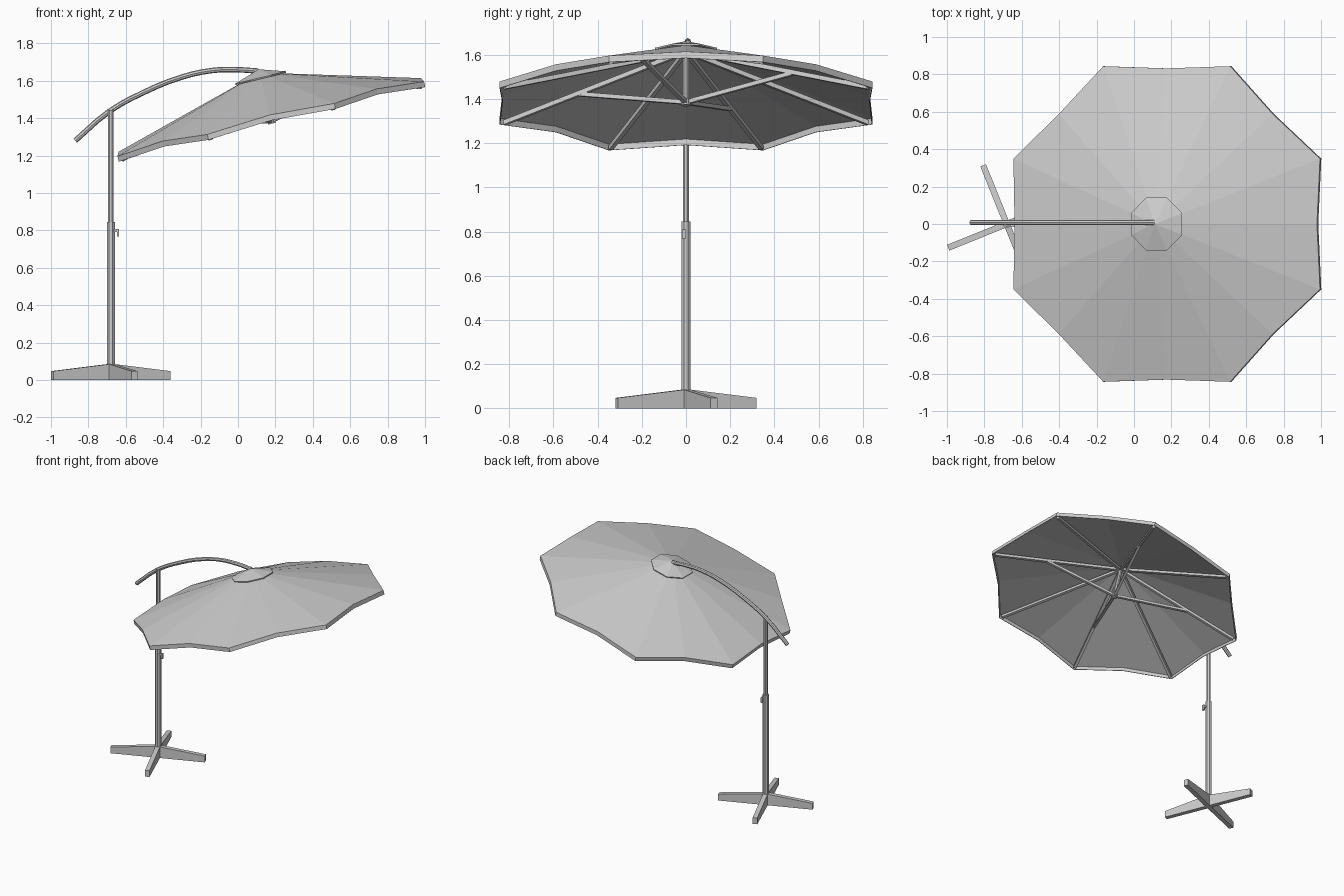
import bpy, bmesh
from math import cos, sin, pi, radians
from mathutils import Vector, Matrix

if "Cube" in bpy.data.objects:
    bpy.data.objects.remove(bpy.data.objects["Cube"])

grey = bpy.data.materials.new("neutral_grey")
grey.use_nodes = True
grey.diffuse_color = (0.6, 0.6, 0.6, 1)
grey.node_tree.nodes["Principled BSDF"].inputs["Base Color"].default_value = (0.6, 0.6, 0.6, 1)

POLE_X = -0.68
# Tilted frame of the canopy, origin at the middle of its rim
TILT = Matrix.Translation((0.182, 0, 1.367)) @ Matrix.Rotation(radians(-13.7), 4, 'Y')


def finish(name, bm, matrix=Matrix()):
    bmesh.ops.recalc_face_normals(bm, faces=bm.faces)
    mesh = bpy.data.meshes.new(name)
    bm.to_mesh(mesh)
    bm.free()
    mesh.transform(matrix)
    mesh.materials.append(grey)
    obj = bpy.data.objects.new(name, mesh)
    bpy.context.collection.objects.link(obj)
    return obj


def rod(name, a, b, radius, sides=8, matrix=Matrix()):
    """Straight bar between two points, with a flat side facing out."""
    a, b = Vector(a), Vector(b)
    bm = bmesh.new()
    bmesh.ops.create_cone(bm, cap_ends=True, segments=sides, radius1=radius,
                          radius2=radius, depth=(b - a).length)
    bm.transform(Matrix.Rotation(pi / sides, 4, 'Z'))
    rot = (b - a).to_track_quat('Z', 'Y').to_matrix().to_4x4()
    bm.transform(Matrix.Translation((a + b) / 2) @ rot)
    return finish(name, bm, matrix)


def box(name, center, size):
    bm = bmesh.new()
    bmesh.ops.create_cube(bm, size=1)
    bm.transform(Matrix.Translation(center) @ Matrix.Diagonal((*size, 1)))
    return finish(name, bm)


def polar(r, angle, h):
    return Vector((r * cos(angle), r * sin(angle), h))


def corner_angle(i):
    return pi / 8 + i * pi / 4


# Cross base: four legs tapering towards their ends
for i in range(4):
    bm = bmesh.new()
    profile = [(0, 0), (0.338, 0), (0.338, 0.048), (0, 0.087)]
    face = bm.faces.new([bm.verts.new((x, -0.0165, z)) for x, z in profile])
    side = bmesh.ops.extrude_face_region(bm, geom=[face])["geom"]
    bmesh.ops.translate(bm, vec=(0, 0.033, 0),
                        verts=[v for v in side if isinstance(v, bmesh.types.BMVert)])
    finish(f"base_leg_{i + 1}", bm, Matrix.Translation((POLE_X, 0, 0))
           @ Matrix.Rotation(radians(22 + 90 * i), 4, 'Z'))

# Telescopic pole with crank handle
rod("lower_pole", (POLE_X, 0, 0), (POLE_X, 0, 0.845), 0.023)
rod("upper_pole", (POLE_X, 0, 0.84), (POLE_X, 0, 1.445), 0.0155)
box("handle_stem", (-0.65, -0.008, 0.80), (0.03, 0.012, 0.014))
box("handle_grip", (-0.641, -0.008, 0.789), (0.012, 0.018, 0.04))

# Curved cantilever arm
path = [(-0.87, 1.28), (-0.69, 1.435), (-0.5, 1.54), (-0.3, 1.62),
        (-0.14, 1.655), (-0.02, 1.66), (0.11, 1.652)]
curve = bpy.data.curves.new("arm", 'CURVE')
curve.dimensions = '3D'
curve.bevel_depth = 0.0145
curve.bevel_resolution = 2
curve.resolution_u = 3
curve.use_fill_caps = True
spline = curve.splines.new('BEZIER')
spline.bezier_points.add(len(path) - 1)
for point, (x, z) in zip(spline.bezier_points, path):
    point.co = (x, 0.008, z)
    point.handle_left_type = point.handle_right_type = 'AUTO'
curve.materials.append(grey)
arm = bpy.data.objects.new("arm", curve)
bpy.context.collection.objects.link(arm)
bpy.context.view_layer.objects.active = arm
arm.select_set(True)
bpy.ops.object.convert(target='MESH')
bpy.ops.object.shade_smooth_by_angle(angle=radians(40))

# Canopy: sixteen flat panels with raised edge middles and a short valance
bm = bmesh.new()
apex = bm.verts.new((0, 0, 0.285))
top, low = [], []
for i in range(16):
    r, h = (0.913, 0.03) if i % 2 == 0 else (0.832, 0.052)
    angle = pi / 8 + i * pi / 8
    top.append(bm.verts.new(polar(r, angle, h)))
    low.append(bm.verts.new(polar(r, angle, h - 0.03)))
for i in range(16):
    j = (i + 1) % 16
    bm.faces.new((apex, top[i], top[j]))
    bm.faces.new((top[i], low[i], low[j], top[j]))
canopy = finish("canopy", bm, TILT)
shell = canopy.modifiers.new("cloth_thickness", 'SOLIDIFY')
shell.thickness = 0.004
shell.offset = -1

# Small octagonal vent cap over the canopy peak
bm = bmesh.new()
peak = bm.verts.new((0, 0, 0.303))
rim = [bm.verts.new(polar(0.152, corner_angle(i), 0.258)) for i in range(8)]
for i in range(8):
    bm.faces.new((peak, rim[i], rim[(i + 1) % 8]))
cap = finish("vent_cap", bm, TILT)
shell = cap.modifiers.new("cap_thickness", 'SOLIDIFY')
shell.thickness = 0.008
shell.offset = -1

# Ribs, with struts running from the runner to every other rib
for i in range(8):
    a = corner_angle(i)
    rod(f"rib_{i + 1}", polar(0.0, a, 0.255), polar(0.89, a, 0.006), 0.0145, 4, TILT)
    if i % 2 == 1:
        rod(f"strut_{i + 1}", (0, 0, 0.018), polar(0.52, a, 0.105), 0.0135, 4, TILT)
rod("canopy_mast", (0, 0, 0.01), (0, 0, 0.27), 0.014, 8, TILT)
rod("runner", (0, 0, 0.004), (0, 0, 0.034), 0.022, 8, TILT)
